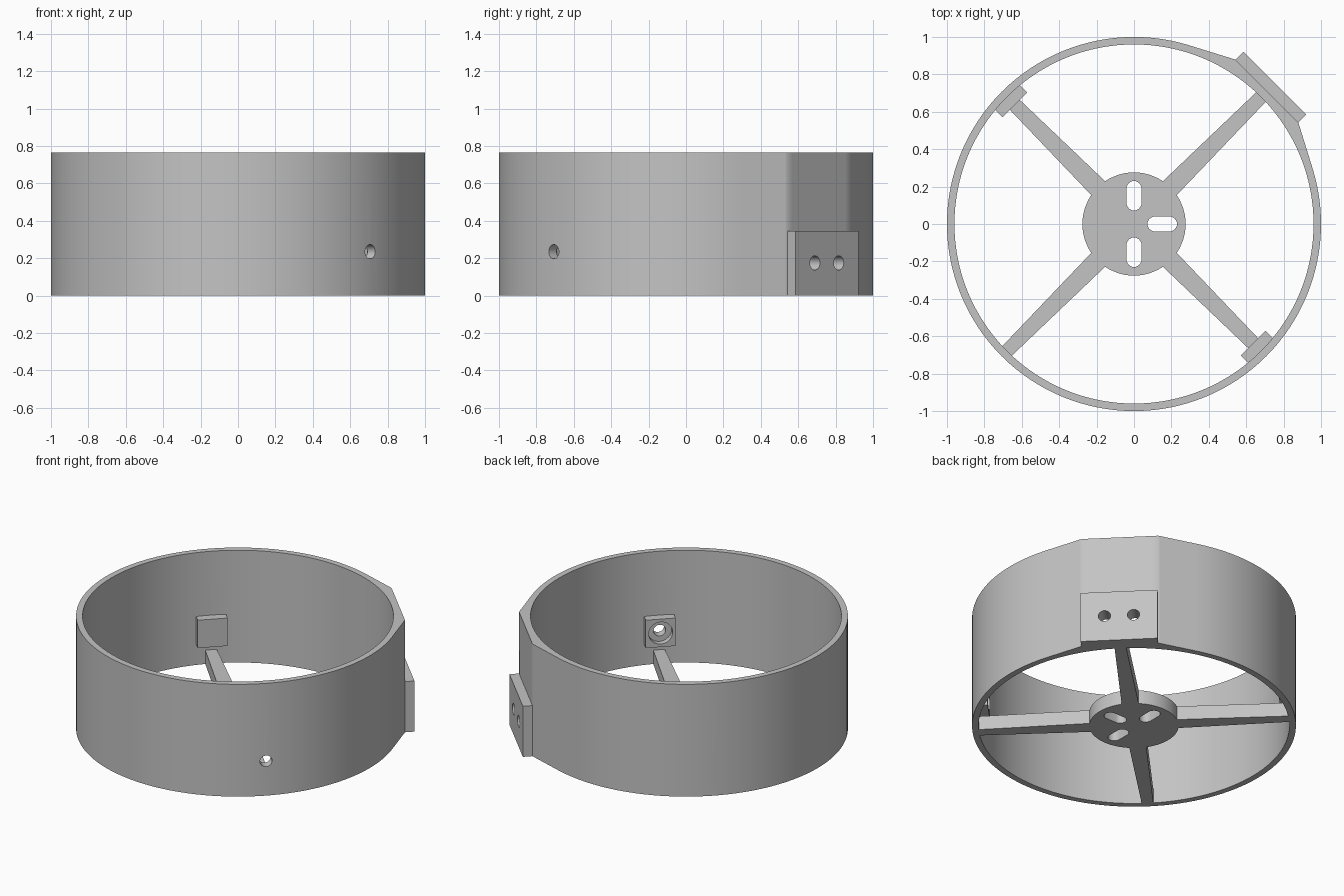
import bpy, bmesh, math
from math import cos, sin, radians, pi
from mathutils import Matrix

cube = bpy.data.objects.get("Cube")
if cube:
    bpy.data.objects.remove(cube, do_unlink=True)

grey = bpy.data.materials.new("light_grey")
grey.use_nodes = True
colour = (0.55, 0.55, 0.55, 1)
grey.diffuse_color = colour
grey.node_tree.nodes["Principled BSDF"].inputs["Base Color"].default_value = colour

HEIGHT, INNER = 0.765, 0.96
FLAT_U, FLAT_V = 1.005, 0.238      # flat mounting face: distance and half width
ARM_HEIGHT = 0.094


def finish(name, bm, angle=0.0):
    """Turn a bmesh into an object, spun around z by angle degrees."""
    bm.transform(Matrix.Rotation(radians(angle), 4, 'Z'))
    bmesh.ops.recalc_face_normals(bm, faces=bm.faces)
    mesh = bpy.data.meshes.new(name)
    bm.to_mesh(mesh)
    bm.free()
    mesh.materials.append(grey)
    obj = bpy.data.objects.new(name, mesh)
    bpy.context.collection.objects.link(obj)
    return obj


def prism(name, outline, z0, z1, angle=0.0):
    """Extrude a flat outline from z0 to z1."""
    bm = bmesh.new()
    face = bm.faces.new([bm.verts.new((x, y, z0)) for x, y in outline])
    top = bmesh.ops.extrude_face_region(bm, geom=[face])["geom"]
    verts = [v for v in top if isinstance(v, bmesh.types.BMVert)]
    bmesh.ops.translate(bm, verts=verts, vec=(0, 0, z1 - z0))
    return finish(name, bm, angle)


def box(name, u0, u1, half, z0, z1, angle):
    outline = [(u0, -half), (u1, -half), (u1, half), (u0, half)]
    return prism(name, outline, z0, z1, angle)


def arc(cx, radius, start, end, steps):
    return [(cx + radius * cos(start + (end - start) * i / steps),
             radius * sin(start + (end - start) * i / steps)) for i in range(steps + 1)]


def radial_drill(u0, u1, v, z, radius, angle):
    """Cylinder cutter pointing outward from the middle."""
    bm = bmesh.new()
    place = Matrix.Translation(((u0 + u1) / 2, v, z)) @ Matrix.Rotation(pi / 2, 4, 'Y')
    bmesh.ops.create_cone(bm, cap_ends=True, segments=32, radius1=radius,
                          radius2=radius, depth=u1 - u0, matrix=place)
    return finish("cutter", bm, angle)


def cut(targets, cutters):
    for target in targets:
        bpy.context.view_layer.objects.active = target
        for cutter in cutters:
            mod = target.modifiers.new("cut", 'BOOLEAN')
            mod.operation, mod.solver, mod.object = 'DIFFERENCE', 'EXACT', cutter
            bpy.ops.object.modifier_apply(modifier=mod.name)
    for cutter in cutters:
        bpy.data.objects.remove(cutter, do_unlink=True)


# Outer wall: a round band drawn out tangentially to a flat face
corner = math.atan2(FLAT_V, FLAT_U)
tangent = corner + math.acos(1 / math.hypot(FLAT_U, FLAT_V))


def outer_radius(a):
    d = abs(a)
    if d <= corner:
        return FLAT_U / cos(d)
    return 1 / cos(tangent - d) if d < tangent else 1.0


angles = [-pi + 2 * pi * i / 128 for i in range(128)]
angles = sorted(angles + [s * a for s in (-1, 1) for a in (corner, tangent)])
bm = bmesh.new()
rings = []
for a in angles:
    R = outer_radius(a)
    rings.append([bm.verts.new((r * cos(a), r * sin(a), z))
                  for r, z in ((R, 0), (R, HEIGHT), (INNER, HEIGHT), (INNER, 0))])
for i, ring in enumerate(rings):
    nxt = rings[(i + 1) % len(rings)]
    for k in range(4):
        m = (k + 1) % 4
        bm.faces.new((ring[k], nxt[k], nxt[m], ring[m]))
wall = finish("outer_wall", bm, 45)

# Outside mounting plate with two screw holes
plate = box("mounting_plate", FLAT_U, 1.065, FLAT_V, 0, 0.345, 45)
cut([wall, plate], [radial_drill(0.85, 1.2, v, 0.175, 0.038, 45) for v in (-0.09, 0.09)])

# Two inside bosses with counterbored holes
bosses = []
for side, angle in (("back_right", 135), ("front_left", -45)):
    boss = box("boss_" + side, 0.9, 0.968, 0.094, 0.14, 0.33, angle)
    cut([boss], [radial_drill(0.8, 0.94, 0, 0.235, 0.075, angle)])
    cut([wall, boss], [radial_drill(0.8, 1.2, 0, 0.235, 0.038, angle)])
    bosses.append(boss)

# Central hub with four slots
hub = prism("hub", arc(0, 0.276, 0, 2 * pi, 64)[:-1], 0, ARM_HEIGHT)
slot = arc(0.19, 0.04, -pi / 2, pi / 2, 12) + arc(0.112, 0.04, pi / 2, 1.5 * pi, 12)
cut([hub], [prism("cutter", slot, -0.1, 0.2, 90 * i) for i in range(4)])

# Four tapering spokes
for i, side in enumerate(("back_left", "back_right", "front_right", "front_left")):
    outline = [(0.25, -0.053), (0.965, -0.036), (0.965, 0.036), (0.25, 0.053)]
    prism("spoke_" + side, outline, 0, ARM_HEIGHT, 45 + 90 * i)

# Smooth the round parts, keeping edges sharp
bpy.ops.object.select_all(action='DESELECT')
for obj in [wall, plate, hub] + bosses:
    obj.select_set(True)
bpy.context.view_layer.objects.active = wall
bpy.ops.object.shade_smooth_by_angle(angle=radians(30))
